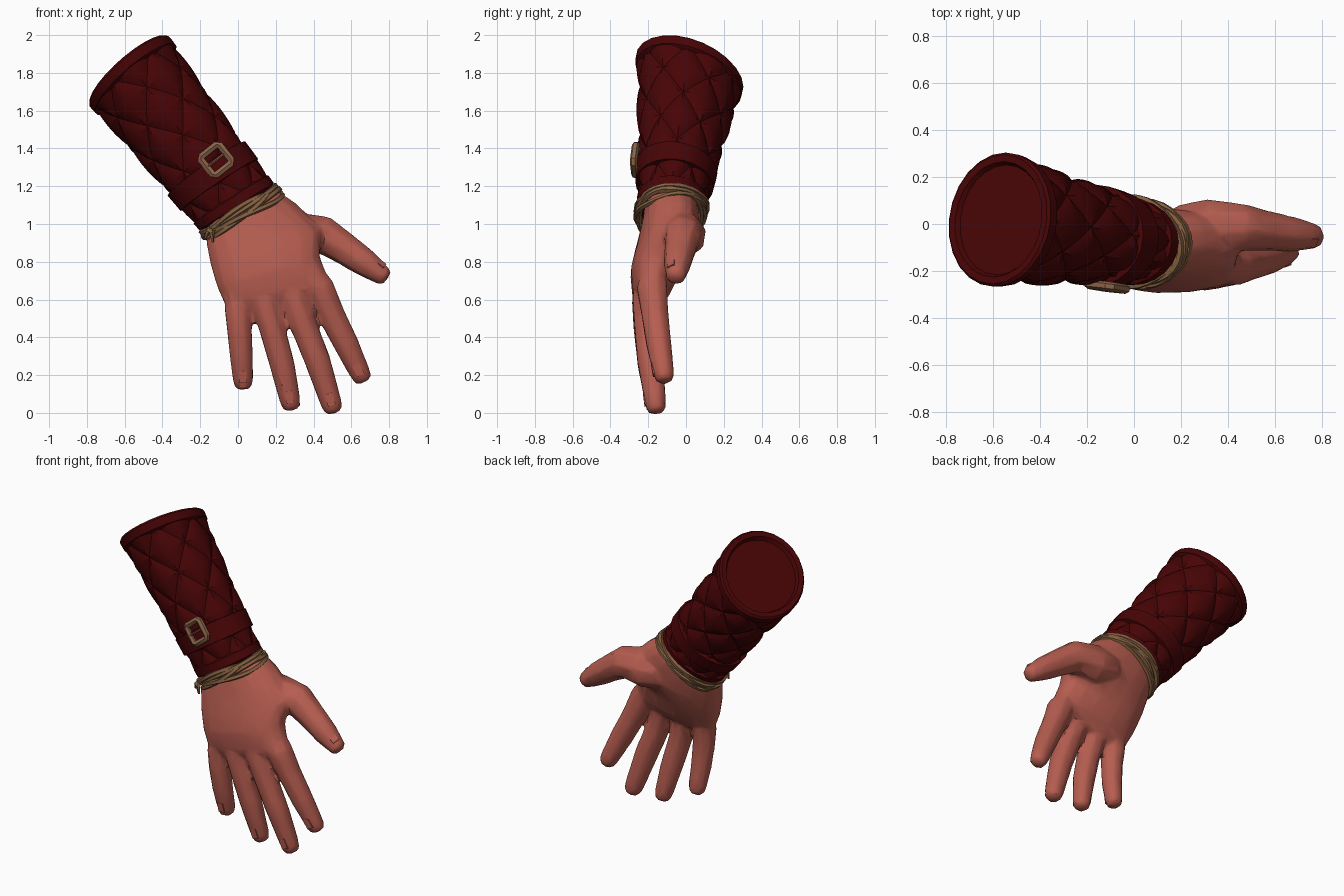
import bpy, bmesh, math
from mathutils import Vector, Matrix

V = Vector
if "Cube" in bpy.data.objects:
    bpy.data.objects.remove(bpy.data.objects["Cube"])


def material(name, rgb):
    m = bpy.data.materials.new(name)
    m.use_nodes = True
    m.diffuse_color = (*rgb, 1)
    node = next(n for n in m.node_tree.nodes if n.type == "BSDF_PRINCIPLED")
    node.inputs["Base Color"].default_value = (*rgb, 1)
    node.inputs["Roughness"].default_value = 0.8
    return m


SKIN = material("skin", (0.47, 0.11, 0.08))
LEATHER = material("dark red leather", (0.064, 0.0013, 0.0018))
TWINE = material("twine", (0.24, 0.12, 0.053))
BRASS = material("dull brass", (0.26, 0.13, 0.065))


def finish(name, bm, mat, angle=30):
    """Turn a bmesh into an object, smooth except across sharp edges."""
    bmesh.ops.recalc_face_normals(bm, faces=bm.faces)
    for f in bm.faces:
        f.smooth = True
    for e in bm.edges:
        e.smooth = e.calc_face_angle(0) < math.radians(angle)
    mesh = bpy.data.meshes.new(name)
    bm.to_mesh(mesh)
    bm.free()
    mesh.materials.append(mat)
    obj = bpy.data.objects.new(name, mesh)
    bpy.context.scene.collection.objects.link(obj)
    return obj


def ring(center, a, b, n, power=1.0):
    pts = []
    for k in range(n):
        w = math.tau * (k + 0.5) / n
        c, s = math.cos(w), math.sin(w)
        pts.append(center + a * math.copysign(abs(c) ** power, c)
                   + b * math.copysign(abs(s) ** power, s))
    return pts


def skin_rings(bm, rings, cyclic=False):
    rows = [[bm.verts.new(p) for p in r] for r in rings]
    n = len(rows[0])
    pairs = list(zip(rows, rows[1:])) + ([(rows[-1], rows[0])] if cyclic else [])
    for r, q in pairs:
        for k in range(n):
            bm.faces.new((r[k], r[(k + 1) % n], q[(k + 1) % n], q[k]))
    if not cyclic:
        bm.faces.new(rows[0])
        bm.faces.new(rows[-1])


def sweep(pts, radii, ref, n=8, cyclic=False):
    """Rings of an n-sided section along a path; ref is the section's up side."""
    rings = []
    last = len(pts) - 1
    for i, p in enumerate(pts):
        if cyclic:
            t = pts[(i + 1) % len(pts)] - pts[i - 1]
        else:
            t = pts[min(i + 1, last)] - pts[max(i - 1, 0)]
        side = t.normalized().cross(ref).normalized()
        up = side.cross(t.normalized())
        rings.append(ring(p, side * radii[i], up * radii[i], n))
    return rings


def loft(name, rings, mat, cyclic=False):
    bm = bmesh.new()
    skin_rings(bm, rings, cyclic)
    finish(name, bm, mat)


# Sleeve frame: a tapered, tilted tube described by (t along, angle around)
TOP, WRIST = V((-0.578, 0.02, 1.812)), V((0.01, -0.08, 1.07))
A0, A1 = V((0.207, 0, 0.172)), V((0.188, 0, 0.118))
B0, B1 = V((-0.025, -0.275, 0.075)), V((0, -0.17, 0))
AXIS = (WRIST - TOP).normalized()


def on_sleeve(t, w, lift=0.0):
    a, b = A0.lerp(A1, t), B0.lerp(B1, t)
    a *= 1 + lift / a.length
    b *= 1 + lift / b.length
    return TOP.lerp(WRIST, t) + a * math.cos(w) + b * math.sin(w)


def band(name, profile, n=24):
    loft(name, [[on_sleeve(t, math.tau * k / n, h) for k in range(n)] for t, h in profile], LEATHER)


# Quilted sleeve: large shallow diamond pads between crossing seams
PERIOD, COLS, ROWS = 8, 48, 24
PAD = (-0.013, 0.0, 0.005, 0.008, 0.009)


def pad_height(i, j):
    def gap(k):
        return min(k % PERIOD, -k % PERIOD)
    return PAD[min(gap(i + j), gap(i - j))]


bm = bmesh.new()
grid = [[bm.verts.new(on_sleeve(0.04 + 0.93 * j / ROWS, math.tau * i / COLS, pad_height(i, j)))
         for i in range(COLS)] for j in range(ROWS + 1)]
for j in range(ROWS):
    for i in range(COLS):
        k = (i + 1) % COLS
        p, q, r, s = grid[j][i], grid[j][k], grid[j + 1][k], grid[j + 1][i]
        if pad_height(i, j) + pad_height(k, j + 1) < pad_height(k, j) + pad_height(i, j + 1):
            tris = ((p, q, r), (p, r, s))
        else:
            tris = ((p, q, s), (q, r, s))
        for tri in tris:
            bm.faces.new(tri)
finish("quilted_sleeve", bm, LEATHER, 28)

# Rim with its sunken cap, strap and cuff
band("sleeve_rim", [(0.075, -0.01), (0.062, 0.012), (0.012, 0.012), (0.0, 0.0),
                    (0.002, -0.03), (0.025, -0.04)])
band("strap", [(0.695, -0.01), (0.7, 0.015), (0.815, 0.017), (0.82, -0.01)])
band("cuff", [(0.91, -0.01), (0.92, 0.01), (0.97, 0.01), (0.985, -0.02)])

# Buckle: thick square frame and prong on the front of the strap
hub = on_sleeve(0.715, math.radians(76), 0.022)
across = V((0.78, -0.08, 0.62)).normalized()
out = AXIS.cross(across).normalized()
if out.y > 0:
    out = -out
corners = [(-1, -0.8), (-0.8, -1), (0.8, -1), (1, -0.8), (1, 0.8), (0.8, 1), (-0.8, 1), (-1, 0.8)]
frame_path = [hub + across * u * 0.063 + AXIS * v * 0.063 for u, v in corners]
loft("buckle_frame", sweep(frame_path, [0.02] * 8, out, 6, True), BRASS, True)
prong = [hub + across * 0.06 + out * 0.006, hub - across * 0.065 + out * 0.01]
loft("buckle_prong", sweep(prong, [0.008, 0.006], out, 6), BRASS)

# Twine wound loosely around the wrist
STEPS = 30
for s in range(5):
    pts = []
    for k in range(STEPS):
        w = math.tau * k / STEPS
        t = 0.985 + 0.014 * s + 0.018 * math.sin((1 + s % 3) * w + 1.7 * s)
        pts.append(on_sleeve(t, w, 0.008 + 0.009 * math.sin(3 * w + 2.3 * s)))
    loft(f"twine_loop_{s + 1}", sweep(pts, [0.015] * STEPS, AXIS, 5, True), TWINE, True)

# Knot and frayed ends on the outer front of the wrist
knot = on_sleeve(1.0, math.radians(140), 0.015)
for s, end in enumerate([(0.1, -0.02, 0.07), (0.09, -0.02, -0.0),
                         (-0.03, 0.0, -0.05), (0.01, -0.02, -0.07)]):
    tip = knot + V(end)
    pts = [knot, knot.lerp(tip, 0.5) + V((0, -0.012, 0.012)), tip]
    loft(f"twine_end_{s + 1}", sweep(pts, [0.018, 0.014, 0.006], V((0, -1, 0)), 5), TWINE)

# Palm: sections as outer edge, thumb-side edge and half thickness
hand = bmesh.new()
sections = [((-0.17, -0.08, 0.99), (0.18, -0.07, 1.20), 0.145),
            ((-0.17, -0.11, 0.90), (0.31, -0.06, 1.11), 0.15),
            ((-0.15, -0.14, 0.79), (0.45, -0.08, 0.97), 0.155),
            ((-0.115, -0.17, 0.67), (0.435, -0.155, 0.83), 0.132),
            ((-0.075, -0.19, 0.58), (0.485, -0.18, 0.70), 0.1),
            ((-0.04, -0.2, 0.53), (0.45, -0.185, 0.61), 0.055)]
rings = []
for left, right, h in sections:
    left, right = V(left), V(right)
    rings.append(ring((left + right) / 2, (right - left) / 2, V((0, h, 0)), 16, 0.85))
skin_rings(hand, rings)


def digit(name, path, radii, dorsal):
    """Add a jointed finger with a blunt tip to the hand, and a thin nail plate."""
    pts = [V(p) for p in path]
    t = (pts[-1] - pts[-2]).normalized()
    tip, r = pts[-1], radii[-1]
    pts[-1:] = [tip - t * r, tip - t * r * 0.3, tip]
    skin_rings(hand, sweep(pts, list(radii) + [r * 0.88, r * 0.55], dorsal))
    side = t.cross(dorsal).normalized()
    up = side.cross(t)
    bm = bmesh.new()
    frame = Matrix((side, t, up)).transposed().to_4x4()
    frame.translation = tip - t * r * 1.35 + up * r * 0.91
    bmesh.ops.create_cube(bm, size=1, matrix=frame @ Matrix.Diagonal((r * 0.7, r * 1.1, 0.009, 1)))
    finish(name + "_nail", bm, SKIN)


FRONT = V((0, -1, 0))
digit("index_finger", [(0.36, -0.16, 0.80), (0.43, -0.18, 0.66), (0.49, -0.165, 0.53),
                       (0.57, -0.145, 0.37), (0.668, -0.11, 0.165)],
      (0.05, 0.086, 0.076, 0.071, 0.059), FRONT)
digit("middle_finger", [(0.24, -0.19, 0.75), (0.29, -0.205, 0.62), (0.34, -0.205, 0.48),
                        (0.42, -0.19, 0.28), (0.51, -0.155, 0.0)],
      (0.05, 0.084, 0.075, 0.073, 0.06), FRONT)
digit("ring_finger", [(0.10, -0.19, 0.73), (0.14, -0.21, 0.59), (0.18, -0.21, 0.45),
                      (0.235, -0.19, 0.25), (0.287, -0.155, 0.015)],
      (0.05, 0.082, 0.073, 0.07, 0.058), FRONT)
digit("little_finger", [(-0.01, -0.17, 0.70), (0.0, -0.195, 0.56), (0.007, -0.2, 0.45),
                        (0.018, -0.185, 0.3), (0.03, -0.15, 0.125)],
      (0.045, 0.076, 0.07, 0.065, 0.057), FRONT)
# Thumb, with the muscle at its base running into the palm
digit("thumb", [(0.10, -0.05, 1.03), (0.20, -0.03, 0.95), (0.32, -0.015, 0.94), (0.46, -0.015, 0.94),
                (0.57, -0.03, 0.865), (0.68, -0.045, 0.79), (0.79, -0.055, 0.71)],
      (0.06, 0.115, 0.125, 0.103, 0.086, 0.076, 0.06), V((0.4, -0.5, 0.7)))

# Fuse palm and digits into one skin, soften the joins, reduce to broad facets
raw = finish("raw_hand", hand, SKIN)
fuse = raw.modifiers.new("fuse", "REMESH")
fuse.mode, fuse.voxel_size = "VOXEL", 0.013
soften = raw.modifiers.new("soften", "SMOOTH")
soften.factor, soften.iterations = 0.5, 5
raw.modifiers.new("facets", "DECIMATE").ratio = 0.08
depsgraph = bpy.context.evaluated_depsgraph_get()
bm = bmesh.new()
bm.from_object(raw, depsgraph)
bpy.data.objects.remove(raw)
finish("hand", bm, SKIN, 32)
